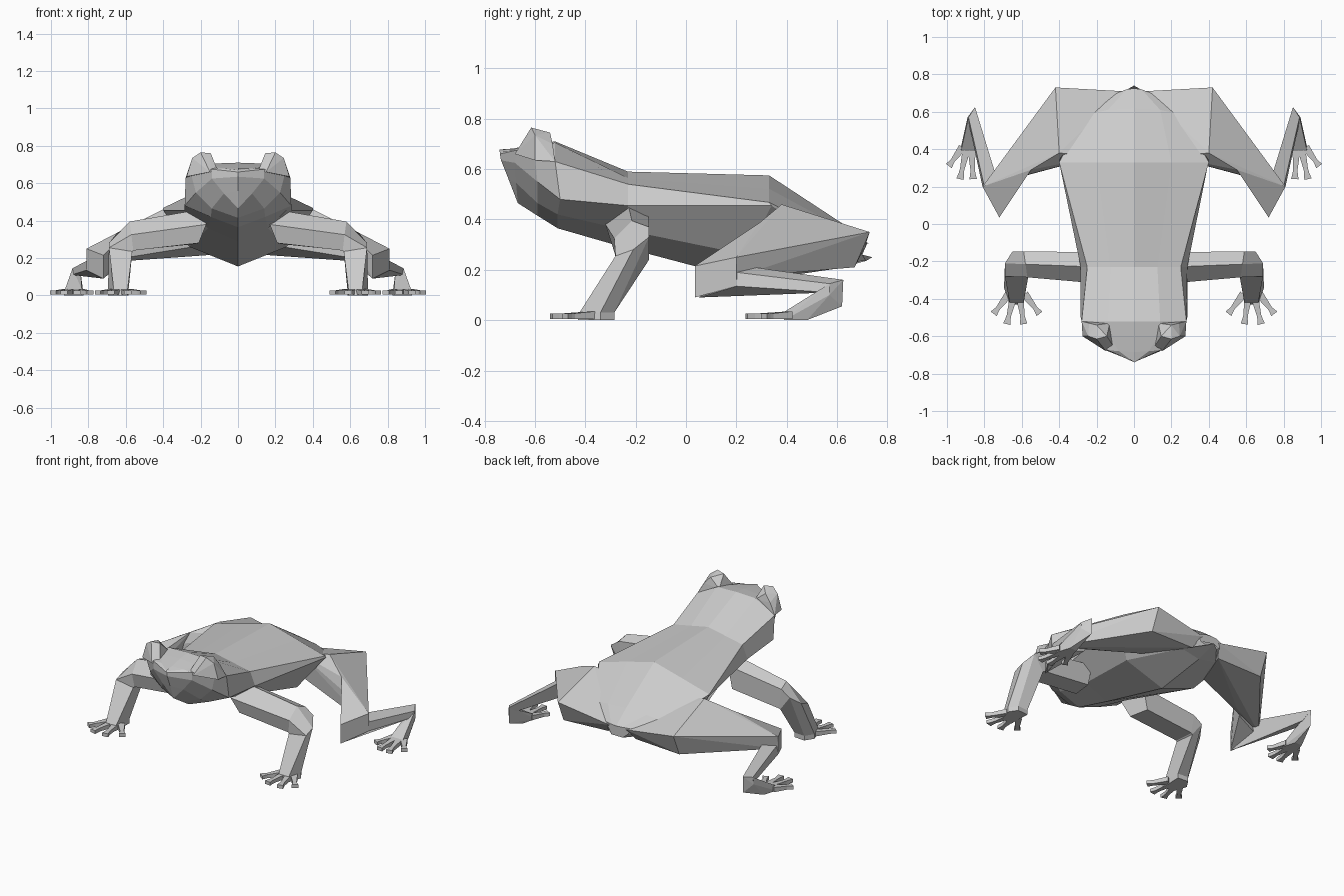
import bpy, bmesh, math
from mathutils import Vector

skin = bpy.data.materials.new("grey_skin")
skin.diffuse_color = (0.6, 0.6, 0.6, 1)


def finish(name, bm, mirror=False):
    bmesh.ops.remove_doubles(bm, verts=bm.verts, dist=1e-4)
    bmesh.ops.recalc_face_normals(bm, faces=bm.faces)
    me = bpy.data.meshes.new(name)
    bm.to_mesh(me)
    bm.free()
    me.materials.append(skin)
    ob = bpy.data.objects.new(name, me)
    bpy.context.collection.objects.link(ob)
    if mirror:
        m = ob.modifiers.new("mirror", 'MIRROR')
        m.use_mirror_merge = False
    return ob


def loft(name, rings, mirror=True, start_cap=True):
    bm = bmesh.new()
    vs = [[bm.verts.new(p) for p in r] for r in rings]
    n = len(vs[0])
    for a, b in zip(vs, vs[1:]):
        for i in range(n):
            j = (i + 1) % n
            bm.faces.new((a[i], a[j], b[j], b[i]))
    if start_cap:
        bm.faces.new(vs[0])
    bm.faces.new(vs[-1])
    return finish(name, bm, mirror)


def hull(name, pts):
    bm = bmesh.new()
    vs = [bm.verts.new(p) for p in pts]
    r = bmesh.ops.convex_hull(bm, input=vs)
    junk = {v for v in r["geom_interior"] if isinstance(v, bmesh.types.BMVert)}
    bmesh.ops.delete(bm, geom=list(junk), context='VERTS')
    return finish(name, bm, True)


def toe(name, root, tip):
    # thin toe with a flared flat pad
    a, b = Vector((*root, 0)), Vector((*tip, 0))
    d = (b - a).normalized()
    s = Vector((-d.y, d.x, 0))
    rings = []
    for t, w, top in ((0, .022, .035), (.7, .012, .027), (.82, .014, .027), (1, .02, .026)):
        c = a.lerp(b, t)
        rings.append([c + s * w + Vector((0, 0, z)) if k else c - s * w + Vector((0, 0, z))
                      for k, z in ((0, .004), (1, .004), (1, top), (0, top))])
    loft(name, rings)


# body and head: half sections (top, crown, upper, side, low, bottom) mirrored into rings
half_sections = [
    [(0, -.740, .678), (0, -.740, .67), (0, -.739, .66), (0, -.735, .635), (0, -.705, .56), (0, -.672, .475)],
    [(0, -.685, .682), (.08, -.68, .68), (.14, -.675, .675), (.14, -.68, .625), (.075, -.675, .545), (0, -.668, .465)],
    [(0, -.60, .70), (.13, -.60, .69), (.25, -.60, .645), (.225, -.59, .55), (.14, -.59, .465), (0, -.59, .415)],
    [(0, -.52, .71), (.14, -.52, .705), (.28, -.52, .63), (.285, -.50, .48), (.145, -.51, .42), (0, -.51, .365)],
    [(0, -.23, .59), (.125, -.23, .565), (.25, -.23, .54), (.285, -.23, .455), (.16, -.25, .36), (0, -.25, .29)],
    [(0, .33, .575), (.20, .33, .522), (.40, .33, .468), (.40, .34, .455), (.26, .24, .26), (0, .26, .155)],
    [(0, .62, .385), (.14, .61, .37), (.26, .585, .345), (.24, .58, .29), (.13, .60, .23), (0, .60, .205)],
    [(0, .725, .305), (.04, .72, .305), (.09, .70, .30), (.07, .70, .26), (.04, .715, .235), (0, .74, .25)],
]
loft("body", [h + [(-x, y, z) for x, y, z in h[4:0:-1]] for h in half_sections], False, False)

# raised eyes
hull("eye", [(.145, -.60, .76), (.20, -.615, .765), (.245, -.60, .735), (.20, -.54, .745),
             (.24, -.53, .70), (.11, -.655, .67), (.15, -.68, .66), (.275, -.60, .635),
             (.28, -.52, .63), (.13, -.53, .69)])

# front leg: shoulder, elbow, wrist
loft("front_leg", [
    [(.20, -.15, .42), (.20, -.23, .46), (.17, -.32, .38), (.21, -.285, .28), (.23, -.15, .275)],
    [(.59, -.147, .37), (.58, -.215, .395), (.57, -.285, .325), (.56, -.275, .24), (.57, -.147, .24)],
    [(.65, -.147, .33), (.69, -.21, .28), (.69, -.28, .255), (.565, -.28, .235), (.58, -.15, .235)],
    [(.66, -.285, .03), (.695, -.34, .03), (.665, -.42, .035), (.59, -.42, .035), (.585, -.29, .03)],
    [(.66, -.285, .0), (.695, -.34, .0), (.665, -.43, .0), (.59, -.43, .0), (.585, -.29, .0)]])
for i, tip in enumerate([(.505, -.48), (.59, -.535), (.68, -.535), (.75, -.48)]):
    toe(f"front_toe_{i + 1}", (.585 + i * .028, -.375), tip)

# rear thigh, knee, shin and foot
knee_top, inner_top = (.81, .20, .25), (.55, .29, .385)
hull("thigh", [(.40, .38, .46), (.42, .73, .35), (.42, .67, .21), (.06, .71, .29), (.10, .66, .22),
               (.20, .36, .42), (.24, .36, .26), (.80, .20, .17), (.55, .30, .20),
               knee_top, inner_top])
hull("knee", [(.72, .035, .215), (.72, .035, .09), (.81, .20, .135), (.60, .26, .19),
              knee_top, inner_top])
loft("shin", [
    [(.72, .05, .09), (.81, .20, .135), (.80, .20, .19), (.72, .20, .22)],
    [(.84, .56, .112), (.89, .57, .11), (.885, .57, .145), (.85, .625, .16)]])
hull("rear_foot", [(.85, .625, .16), (.885, .57, .145), (.85, .62, .055), (.89, .57, .10),
                   (.84, .54, .112), (.85, .48, 0), (.90, .48, 0), (.825, .39, 0), (.93, .39, 0),
                   (.835, .39, .033), (.925, .39, .033)])
for i, tip in enumerate([(.79, .30), (.86, .24), (.93, .24), (.99, .31)]):
    toe(f"rear_toe_{i + 1}", (.845 + i * .024, .41), tip)
